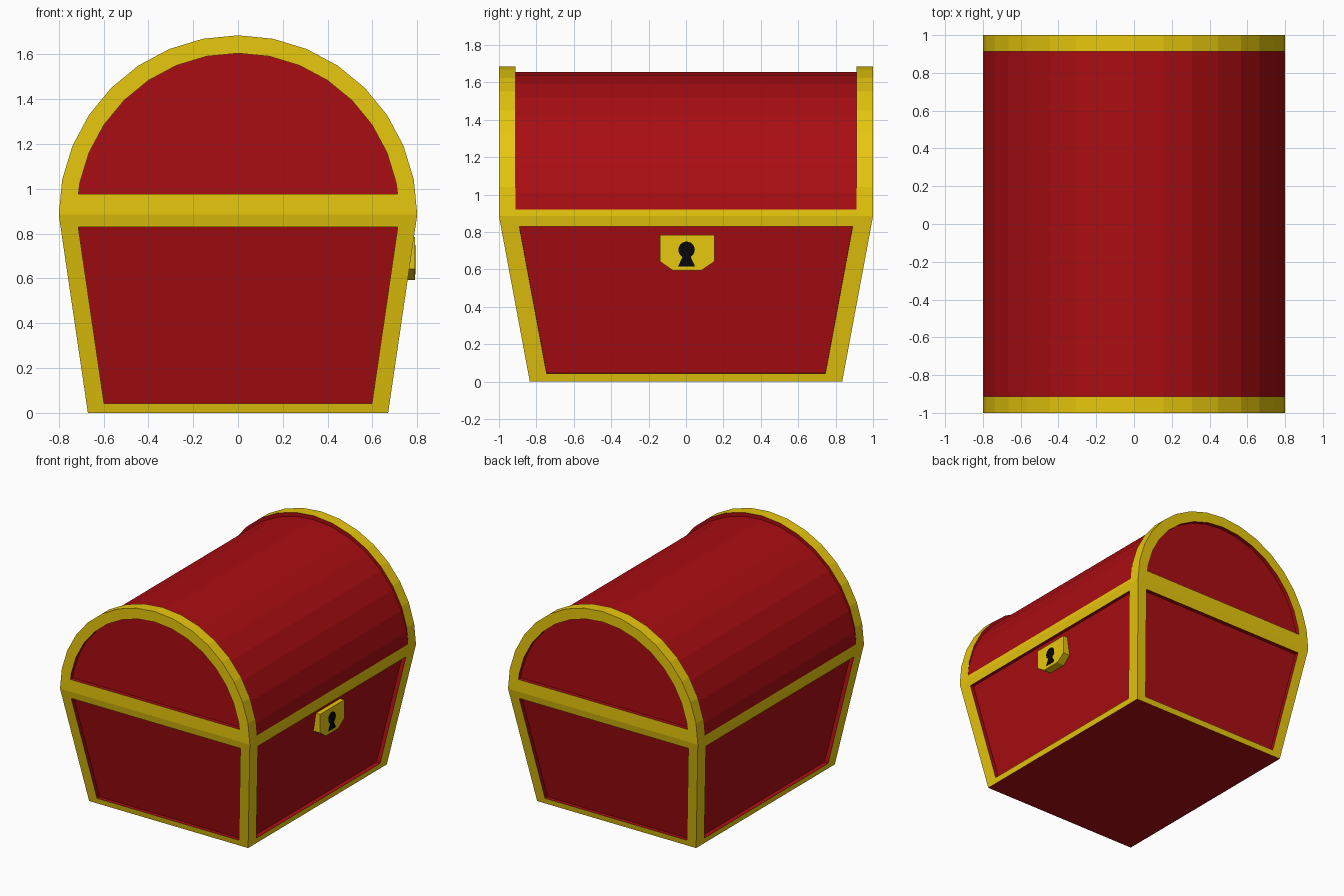
import bpy, bmesh
from math import sin, cos, pi
from mathutils import Vector

if "Cube" in bpy.data.objects:
    bpy.data.objects.remove(bpy.data.objects["Cube"])


def material(name, rgb):
    m = bpy.data.materials.new(name)
    m.diffuse_color = (*rgb, 1)
    m.use_nodes = True
    m.node_tree.nodes["Principled BSDF"].inputs["Base Color"].default_value = m.diffuse_color
    return m


RED = material("red_panel", (0.40, 0.004, 0.006))
GOLD = material("gold_trim", (0.80, 0.57, 0.004))
BLACK = material("black", (0.002, 0.002, 0.002))
MATS = [RED, GOLD, BLACK]
R, G, K = 0, 1, 2
DEPTH = 0.03


def face(bm, pts, mat):
    bm.faces.new([bm.verts.new(p) for p in pts]).material_index = mat


def bridge(bm, a, b, mat, closed=True):
    for i in range(len(a) if closed else len(a) - 1):
        j = (i + 1) % len(a)
        face(bm, (a[i], a[j], b[j], b[i]), mat)


def framed_panel(bm, outer, inner, push):
    # gold frame, red walls and sunken red panel
    sunk = [Vector(p) + push for p in inner]
    bridge(bm, outer, inner, G)
    bridge(bm, inner, sunk, R)
    face(bm, sunk, R)


def finish(bm, name):
    bmesh.ops.remove_doubles(bm, verts=bm.verts, dist=1e-5)
    bmesh.ops.dissolve_degenerate(bm, edges=bm.edges, dist=1e-5)
    bmesh.ops.recalc_face_normals(bm, faces=bm.faces)
    me = bpy.data.meshes.new(name)
    bm.to_mesh(me)
    bm.free()
    for m in MATS:
        me.materials.append(m)
    ob = bpy.data.objects.new(name, me)
    bpy.context.collection.objects.link(ob)
    return ob


ZC = 0.885           # seam between base and lid
BX, BY = 0.67, 0.835  # base half sizes at the floor
TX, TY = 0.80, 1.0    # half sizes at the seam

# Tapered base with four framed panels
bm = bmesh.new()
face(bm, [(-BX, -BY, 0), (BX, -BY, 0), (BX, BY, 0), (-BX, BY, 0)], R)


def on_wall(half, z, low, high):
    d = low + (high - low) * z / ZC
    return [(-half, d, z), (half, d, z)]


for s in (-1, 1):
    # end walls (facing y)
    lo, hi = on_wall(BX, 0, BY, TY), on_wall(TX, ZC, BY, TY)
    il, ih = on_wall(0.598, 0.043, BY, TY), on_wall(0.713, 0.83, BY, TY)
    outer = [(x, s * y, z) for x, y, z in lo + hi[::-1]]
    inner = [(x, s * y, z) for x, y, z in il + ih[::-1]]
    framed_panel(bm, outer, inner, Vector((0, -s * DEPTH, 0)))
    # long walls (facing x)
    lo, hi = on_wall(BY, 0, BX, TX), on_wall(TY, ZC, BX, TX)
    il, ih = on_wall(0.745, 0.043, BX, TX), on_wall(0.891, 0.83, BX, TX)
    outer = [(s * x, y, z) for y, x, z in lo + hi[::-1]]
    inner = [(s * x, y, z) for y, x, z in il + ih[::-1]]
    n = Vector((-s * ZC, 0, TX - BX)).normalized() * DEPTH
    framed_panel(bm, outer, inner, n)
finish(bm, "chest_base")

# Half-round lid
bm = bmesh.new()
YT = 0.912


def arc(r, y, start=None, drop=0):
    pts = [(r * cos(pi * i / 16), y, ZC - drop + r * sin(pi * i / 16)) for i in range(17)]
    if start:
        pts[0], pts[-1] = (start[0], y, start[1]), (-start[0], y, start[1])
    return pts


for s in (-1, 1):
    # arched ends and gold hoops
    framed_panel(bm, arc(TX, s), arc(0.72, s, (0.712, 0.978)), Vector((0, -s * DEPTH, 0)))
    bridge(bm, arc(TX, s), arc(TX, s * YT), G, closed=False)
    # gold strip along the seam
    face(bm, [(s * TX, -YT, ZC), (s * TX, YT, ZC), (s * 0.7965, YT, 0.92), (s * 0.7965, -YT, 0.92)], G)

# red barrel, flush at the seam and sunken towards the top
rim = [arc(TX, y, (0.7965, 0.92)) for y in (-YT, YT)]
low = [arc(TX, y, (0.7965, 0.92), DEPTH) for y in (-YT, YT)]
for a, b in zip(rim, low):
    bridge(bm, a, b, R, closed=False)
bridge(bm, low[0], low[1], R, closed=False)
finish(bm, "chest_lid")

# Lock plate
bm = bmesh.new()
LY = 0.006
plate = [(-0.146, 0.785), (-0.146, 0.643), (-0.075, 0.594), (0.075, 0.594), (0.146, 0.643), (0.146, 0.785)]
front = [(0.79, y + LY, z) for y, z in plate]
back = [(0.70, y + LY, z) for y, z in plate]
face(bm, front, G)
face(bm, back, G)
bridge(bm, front, back, G)
finish(bm, "lock_plate")

# Keyhole: round top with a flared slot
bm = bmesh.new()
hole = [(0.044 * cos(a), 0.705 + 0.044 * sin(a)) for a in [pi * (-60 + 20 * i) / 180 for i in range(16)]]
hole += [(-0.045, 0.617), (0.045, 0.617)]
front = [(0.792, y + LY / 2, z) for y, z in hole]
back = [(0.785, y + LY / 2, z) for y, z in hole]
face(bm, front, K)
face(bm, back, K)
bridge(bm, front, back, K)
finish(bm, "keyhole")
